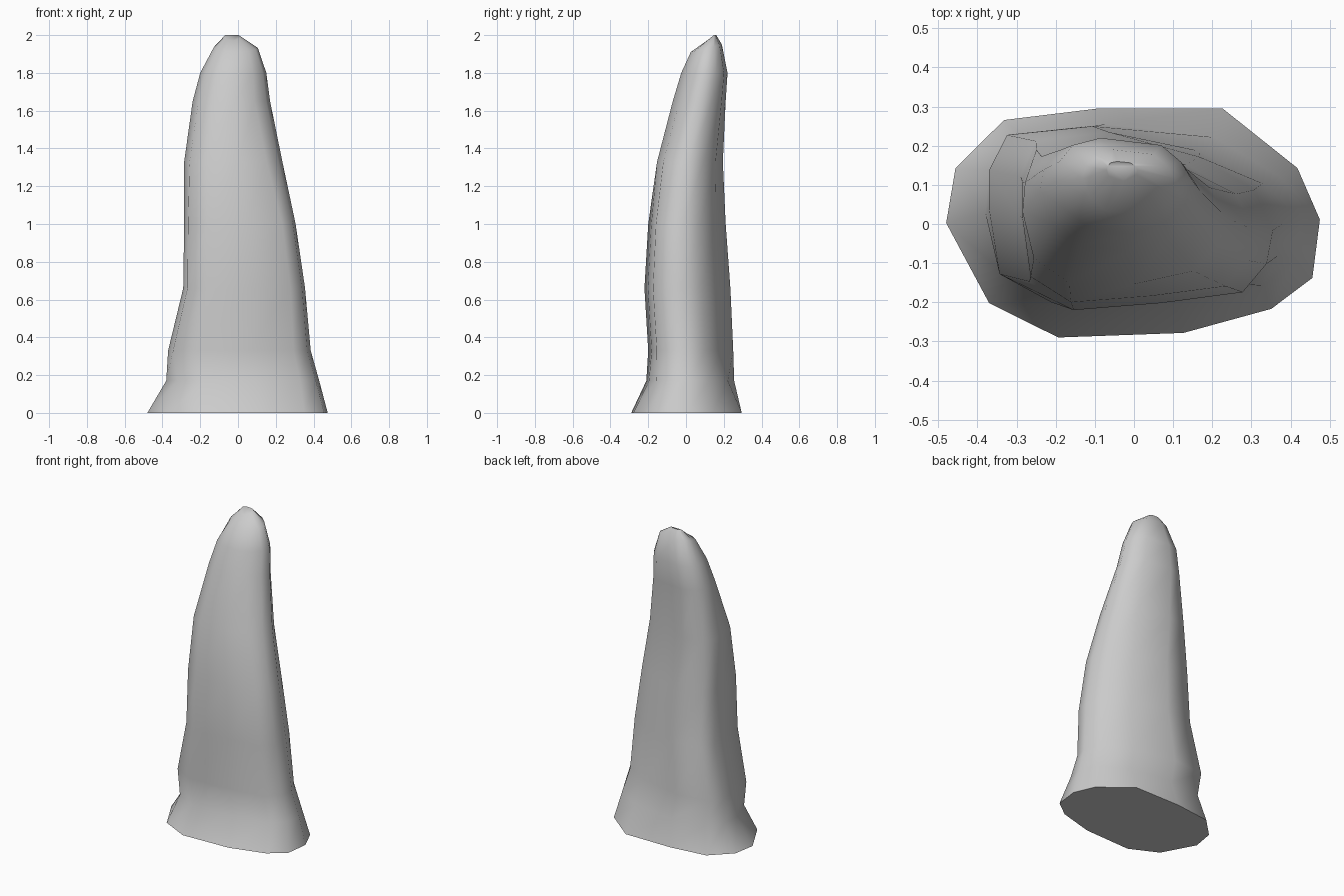
import bpy, bmesh, math

cube = bpy.data.objects.get("Cube")
if cube:
    bpy.data.objects.remove(cube)

# Outlines of the section, scaled to a unit box: at the foot, the shaft and the tip
foot = [(-1, 0), (-.77, -.7), (-.4, -1), (.27, -.96), (.74, -.75), (.96, -.48),
        (1, .03), (.88, .48), (.48, 1), (-.19, 1), (-.69, .9), (-.95, .48)]
shaft = [(-1, .05), (-.93, -.68), (-.58, -1), (.12, -.92), (.76, -.8), (.95, -.48),
         (1, -.1), (.85, .35), (.42, .72), (-.3, 1), (-.88, .9), (-1, .5)]
tip = [(-1, .1), (-.85, -.5), (-.5, -.9), (.1, -1), (.6, -.75), (.9, -.35),
       (1, .1), (.83, .5), (.54, .85), (-.35, 1), (-.75, .85), (-.95, .5)]

# Height, left and right limits, front and back limits
levels = [(0, -.48, .475, -.29, .295), (.17, -.38, .43, -.21, .255),
          (.33, -.37, .385, -.2, .25), (.66, -.29, .355, -.22, .235),
          (1, -.285, .305, -.2, .21), (1.33, -.285, .235, -.16, .195),
          (1.65, -.24, .17, -.07, .21), (1.8, -.2, .15, -.025, .22),
          (1.93, -.13, .105, .025, .19), (1.99, -.07, .01, .11, .16)]


def mix(a, b, t):
    t = min(max(t, 0), 1)
    return [(p[0] + (q[0] - p[0]) * t, p[1] + (q[1] - p[1]) * t) for p, q in zip(a, b)]


# Rock spire lofted through the levels
bm = bmesh.new()
rings = []
for z, x0, x1, y0, y1 in levels:
    outline = mix(mix(foot, shaft, z / .33), tip, (z - 1) / .65)
    tilt = .02 if z > 1.9 else 0
    rings.append([bm.verts.new(((x0 + x1) / 2 + u * (x1 - x0) / 2,
                                (y0 + y1) / 2 + v * (y1 - y0) / 2,
                                min(z + tilt * v, 2))) for u, v in outline])
count = len(foot)
for low, high in zip(rings, rings[1:]):
    for i in range(count):
        j = (i + 1) % count
        bm.faces.new((low[i], low[j], high[j], high[i]))
bm.faces.new(rings[-1])
bm.faces.new(rings[0][::-1])
bmesh.ops.recalc_face_normals(bm, faces=bm.faces)

mesh = bpy.data.meshes.new("rock_spire")
bm.to_mesh(mesh)
bm.free()
spire = bpy.data.objects.new("rock_spire", mesh)
bpy.context.collection.objects.link(spire)

# Plain grey stone
stone = bpy.data.materials.new("grey_stone")
stone.use_nodes = True
grey = (.6, .6, .6, 1)
stone.diffuse_color = grey
stone.node_tree.nodes["Principled BSDF"].inputs["Base Color"].default_value = grey
mesh.materials.append(stone)

# Smooth sides with a crisp bottom edge
bpy.ops.object.select_all(action="DESELECT")
spire.select_set(True)
bpy.context.view_layer.objects.active = spire
bpy.ops.object.shade_smooth_by_angle(angle=math.radians(60))
